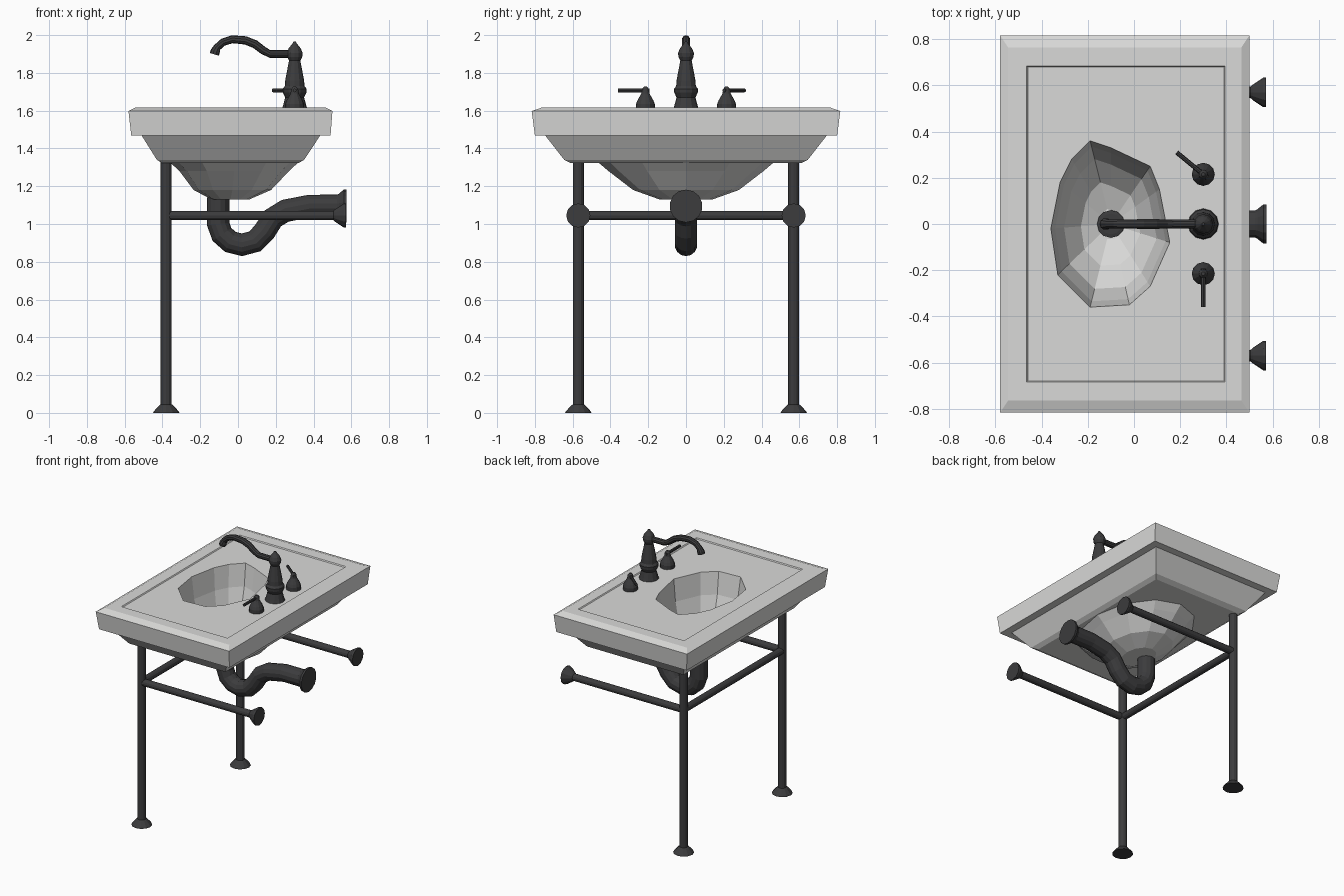
import bpy, bmesh, math
from mathutils import Vector

if "Cube" in bpy.data.objects:
    bpy.data.objects.remove(bpy.data.objects["Cube"])


def material(name, c):
    m = bpy.data.materials.new(name)
    m.diffuse_color = (c[0], c[1], c[2], 1)
    m.use_nodes = True
    m.node_tree.nodes["Principled BSDF"].inputs["Base Color"].default_value = m.diffuse_color
    return m


CERAMIC = material("white_ceramic", (0.70, 0.70, 0.69))
METAL = material("dark_metal", (0.045, 0.045, 0.047))


def finish(name, bm, mat):
    bmesh.ops.recalc_face_normals(bm, faces=bm.faces)
    me = bpy.data.meshes.new(name)
    bm.to_mesh(me)
    bm.free()
    me.materials.append(mat)
    ob = bpy.data.objects.new(name, me)
    bpy.context.collection.objects.link(ob)
    return ob


def loft(bm, rings):
    """Skin rings of points; returns the vertex rings."""
    vr = [[bm.verts.new(p) for p in r] for r in rings]
    for a, b in zip(vr, vr[1:]):
        n = len(a)
        for i in range(n):
            j = (i + 1) % n
            bm.faces.new((a[i], a[j], b[j], b[i]))
    return vr


def tube(name, pts, radii, n=12):
    """Round section swept along a path, with a radius per point."""
    pts = [Vector(p) for p in pts]
    if not isinstance(radii, (list, tuple)):
        radii = [radii] * len(pts)
    ref = Vector((0, 1, 0)) if abs((pts[-1] - pts[0]).y) < 0.01 else Vector((0, 0, 1))
    rings = []
    for i, p in enumerate(pts):
        t = (pts[min(i + 1, len(pts) - 1)] - pts[max(i - 1, 0)]).normalized()
        u = ref.cross(t).normalized()
        v = t.cross(u)
        rings.append([p + radii[i] * (u * math.cos(a) + v * math.sin(a))
                      for a in (2 * math.pi * k / n for k in range(n))])
    bm = bmesh.new()
    vr = loft(bm, rings)
    bm.faces.new(vr[0])
    bm.faces.new(vr[-1])
    return finish(name, bm, METAL)


def turned(name, x, y, profile, n=12):
    """Vertical turned part from (radius, z) pairs."""
    return tube(name, [(x, y, z) for r, z in profile], [r for r, z in profile], n)


# --- basin: rectangular rim, tapered apron, faceted bowl inside and outside ---
def rect(x0, x1, y, z):
    return [(x0, -y, z), (x1, -y, z), (x1, y, z), (x0, y, z)]


OPENING = [(-0.19, 0.36), (-0.27, 0.28), (-0.32, 0.18), (-0.36, -0.02), (-0.33, -0.22),
           (-0.19, -0.36), (-0.02, -0.35), (0.07, -0.27), (0.155, -0.08), (0.11, 0.15),
           (0.07, 0.25), (-0.1, 0.33)]


def bowl_ring(s, z):
    return [(-0.1 + (x + 0.1) * s, y * s, z) for x, y in OPENING]


def oval(cx, rx, ry, z, n=12):
    return [(cx + rx * math.cos(2 * math.pi * k / n), ry * math.sin(2 * math.pi * k / n), z)
            for k in range(n)]


def loop_edges(bm, ring):
    return [bm.edges.get((ring[i], ring[(i + 1) % len(ring)])) for i in range(len(ring))]


bm = bmesh.new()
shell = loft(bm, [rect(-0.46, 0.39, 0.68, 1.609),
                  rect(-0.465, 0.395, 0.685, 1.616),
                  rect(-0.545, 0.465, 0.765, 1.616),
                  rect(-0.58, 0.50, 0.817, 1.598),
                  rect(-0.565, 0.49, 0.80, 1.468),
                  rect(-0.51, 0.435, 0.745, 1.468),
                  rect(-0.43, 0.35, 0.645, 1.34),
                  rect(-0.40, 0.32, 0.61, 1.322)])
inner = loft(bm, [bowl_ring(1, 1.609), bowl_ring(0.93, 1.45), bowl_ring(0.78, 1.30),
                  bowl_ring(0.5, 1.20), bowl_ring(0.18, 1.155)])
outer = loft(bm, [oval(-0.02, 0.335, 0.46, 1.322), oval(-0.02, 0.29, 0.41, 1.28),
                  oval(-0.03, 0.205, 0.28, 1.18), oval(-0.04, 0.10, 0.14, 1.13)])
bm.faces.new(inner[-1])
bm.faces.new(outer[-1])
for frame, hole in ((shell[0], inner[0]), (shell[-1], outer[0])):
    a, b = frame, hole
    bm.edges.index_update()
    for ring in (a, b):
        for i in range(len(ring)):
            if not bm.edges.get((ring[i], ring[(i + 1) % len(ring)])):
                bm.edges.new((ring[i], ring[(i + 1) % len(ring)]))
    bmesh.ops.triangle_fill(bm, use_beauty=True, edges=loop_edges(bm, a) + loop_edges(bm, b))
finish("basin", bm, CERAMIC)
turned("drain", -0.10, 0, [(0.06, 1.14), (0.06, 1.17), (0.045, 1.173)])

# --- stand: two legs, wall bars and a cross bar ---
for side, y in (("near", -0.57), ("far", 0.57)):
    turned("leg_" + side, -0.38, y, [(0.07, 0), (0.066, 0.008), (0.037, 0.04),
                                     (0.029, 0.045), (0.029, 1.33)])
    tube("wall_bar_" + side, [(x, y, 1.045) for x in (-0.38, 0.505, 0.515, 0.56, 0.572)],
         [0.025, 0.025, 0.034, 0.064, 0.064])
tube("cross_bar", [(-0.38, -0.57, 1.045), (-0.38, 0.57, 1.045)], 0.025)

# --- drain trap ---
trap = [(-0.105, 1.14), (-0.105, 1.0), (-0.085, 0.945), (-0.04, 0.905), (0.02, 0.89),
        (0.09, 0.908), (0.14, 0.96), (0.185, 1.03), (0.25, 1.07), (0.38, 1.095),
        (0.525, 1.095), (0.535, 1.095), (0.56, 1.095), (0.574, 1.095)]
tube("drain_trap", [(x, 0, z) for x, z in trap], [0.06] * 11 + [0.066, 0.087, 0.087], 14)

# --- faucet ---
turned("faucet_body", 0.30, 0,
       [(0.068, 1.605), (0.062, 1.625), (0.05, 1.67), (0.062, 1.695), (0.064, 1.715),
        (0.052, 1.73), (0.05, 1.76), (0.03, 1.865), (0.04, 1.885), (0.042, 1.905),
        (0.032, 1.93), (0.014, 1.952), (0.006, 1.965)])
spout = [(0.30, 1.90), (0.17, 1.90), (0.135, 1.918), (0.09, 1.952), (0.04, 1.972),
         (-0.03, 1.978), (-0.08, 1.962), (-0.11, 1.935), (-0.12, 1.915), (-0.125, 1.898)]
tube("faucet_spout", [(x, 0, z) for x, z in spout],
     [0.02, 0.02, 0.021, 0.022, 0.022, 0.021, 0.02, 0.02, 0.025, 0.025], 10)
for side, y, tip in (("near", -0.215, (0.30, -0.36)), ("far", 0.215, (0.185, 0.31))):
    turned("handle_" + side, 0.30, y, [(0.05, 1.605), (0.05, 1.635), (0.042, 1.655),
                                       (0.022, 1.69), (0.018, 1.715), (0.008, 1.727)])
    dx, dy = tip[0] - 0.30, tip[1] - y
    tube("lever_" + side, [(0.30 - dx * 0.15, y - dy * 0.15, 1.707), (tip[0], tip[1], 1.707)],
         0.01, 8)
